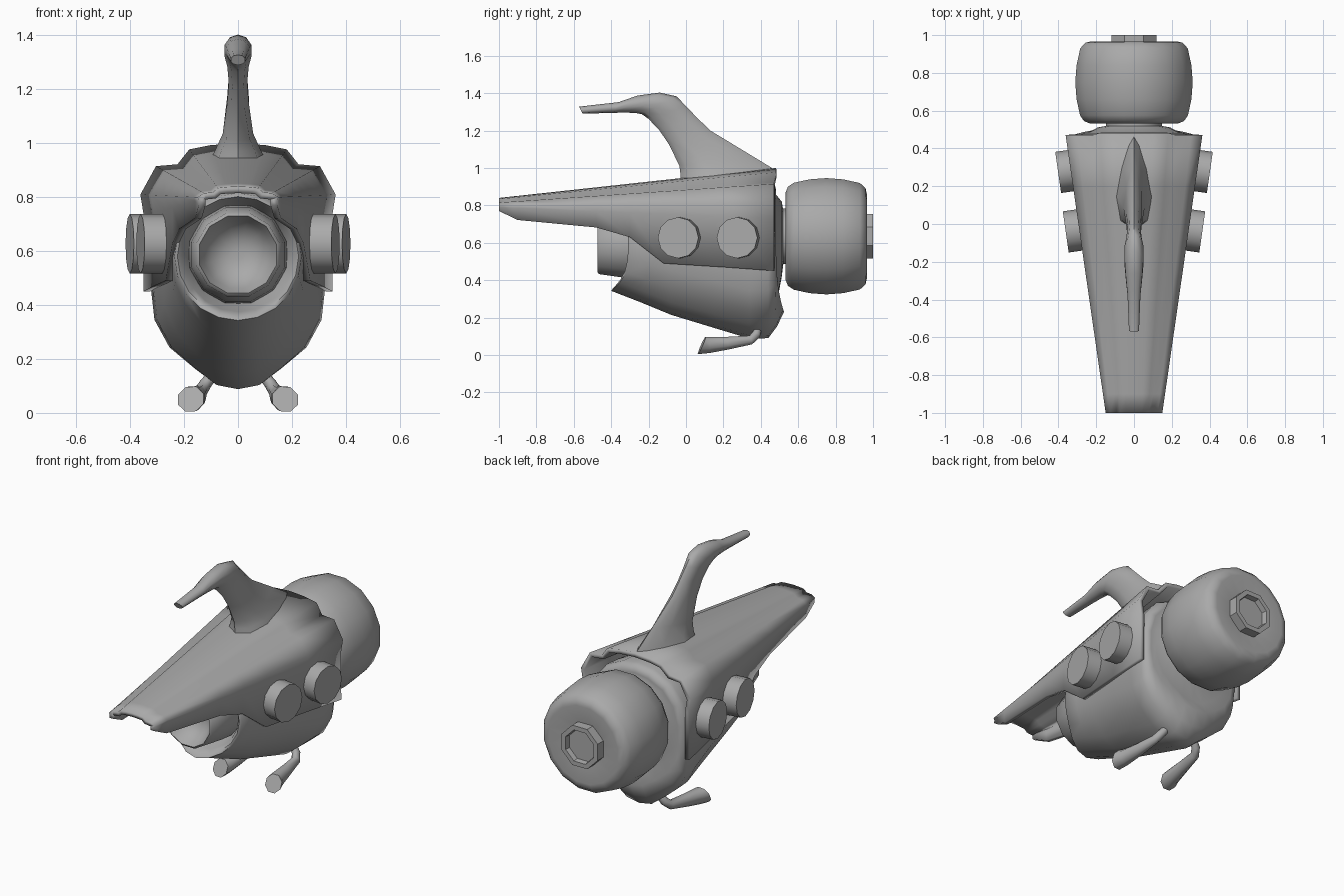
import bpy, bmesh, math
from mathutils import Vector

if "Cube" in bpy.data.objects:
    bpy.data.objects.remove(bpy.data.objects["Cube"])

grey = bpy.data.materials.new("dark_grey")
grey.diffuse_color = (.4, .4, .4, 1)
grey.use_nodes = True
grey.node_tree.nodes["Principled BSDF"].inputs["Base Color"].default_value = grey.diffuse_color


def finish(ob, angle):
    ob.data.materials.append(grey)
    bpy.ops.object.select_all(action='DESELECT')
    bpy.context.view_layer.objects.active = ob
    ob.select_set(True)
    bpy.ops.object.shade_smooth_by_angle(angle=math.radians(angle))


def loft(name, rings, closed=True, cap_a=False, cap_b=False, angle=35):
    bm = bmesh.new()
    vs = [[bm.verts.new(p) for p in r] for r in rings]
    n = len(rings[0])
    for a, b in zip(vs, vs[1:]):
        for i in range(n if closed else n - 1):
            j = (i + 1) % n
            bm.faces.new((a[i], a[j], b[j], b[i]))
    if cap_a:
        bm.faces.new(vs[0])
    if cap_b:
        bm.faces.new(vs[-1])
    bmesh.ops.recalc_face_normals(bm, faces=bm.faces)
    me = bpy.data.meshes.new(name)
    bm.to_mesh(me)
    bm.free()
    ob = bpy.data.objects.new(name, me)
    bpy.context.collection.objects.link(ob)
    finish(ob, angle)
    return ob


def lathe_y(name, prof, zc, sides, angle=35):
    """Turn (y, radius) pairs round an axis along y."""
    turn = [2 * math.pi * (i + .5) / sides for i in range(sides)]
    return loft(name, [[(r * math.cos(t), y, zc + r * math.sin(t)) for t in turn]
                       for y, r in prof], True, True, True, angle)


def lerp(a, b, t):
    return a + (b - a) * t


# Upper shell: ridged half section, tapering forward
fx = [0, .28, .5, .62, .84, 1, .965]
z_back = [1.0, .993, .977, .922, .915, .81, .73]
z_front = [.84, .838, .834, .818, .815, .80, .79]
rings = []
for y, low in [(-1, .77), (-.9, .722), (-.48, .682), (-.3, .63), (-.12, .49), (.2, .47), (.47, .45)]:
    t = (y + 1) / 1.47
    w = lerp(.15, .362, t)
    half = [(w * f, y, lerp(a, b, t)) for f, a, b in zip(fx, z_front, z_back)]
    half.append((w * .97, y, low))
    if y == .47:
        half = [(x, .482 if x < .2 else y, z) for x, y, z in half]
    rings.append([(-x, y, z) for x, y, z in half[:0:-1]] + half)
shell = loft("upper_shell", rings, closed=False, angle=75)
sol = shell.modifiers.new("thickness", 'SOLIDIFY')
sol.thickness = .025
sol.offset = -1

# Lower hull: round mouth with a chin lip, blending to a keeled section
keel = [(0, -1), (.25, -.97), (.5, -.85), (.78, -.7), (.95, -.5), (1, -.22),
        (1, .1), (.9, .5), (.65, .8), (.3, .96), (0, 1)]


def hull_ring(y, lip, w, zc, down, up, blend):
    half = []
    for i, (kx, kz) in enumerate(keel):
        a = math.pi * i / 10
        x, z = lerp(math.sin(a), kx, blend), lerp(-math.cos(a), kz, blend)
        half.append((w * x, y - lip * max(0, -z) ** 3, zc + z * (down if z < 0 else up)))
    return half + [(-x, y, z) for x, y, z in half[-2:0:-1]]


hull = [(-.2, 0, .17, .59, .17, .17, 0), (-.29, .04, .205, .585, .21, .21, 0),
        (-.31, .08, .225, .58, .222, .222, 0), (-.3, .1, .236, .58, .237, .235, 0),
        (-.2, .05, .245, .59, .305, .245, .2), (-.08, 0, .255, .6, .385, .26, .4),
        (.15, 0, .288, .6, .455, .3, .7), (.34, 0, .315, .6, .512, .32, 1),
        (.44, 0, .326, .6, .51, .325, 1), (.475, -.01, .31, .6, .45, .31, 1),
        (.482, -.042, .285, .6, .37, .28, .8), (.48, -.01, .25, .61, .31, .25, .5),
        (.512, 0, .19, .62, .2, .2, 0), (.525, 0, .11, .635, .11, .11, 0)]
loft("lower_hull", [hull_ring(*s) for s in hull], True, True, True, 60)

# Front intake tube with a dished inside
lathe_y("intake_tube", [(-.2, .19), (-.33, .18), (-.465, .16), (-.474, .148),
                        (-.43, .128), (-.39, .1), (-.365, .055), (-.36, .02)], .587, 12, 60)

# Rear engine drum with dished back, neck and exhaust ring
lathe_y("engine_neck", [(.49, .15), (.56, .15)], .635, 16)
lathe_y("engine_drum", [(.555, .15), (.533, .24), (.545, .27), (.575, .291), (.66, .31),
                        (.75, .317), (.84, .31), (.93, .29), (.96, .262), (.967, .23),
                        (.945, .12)], .635, 16, 50)
lathe_y("exhaust_ring", [(.93, .128), (1, .128), (1, .1), (.97, .095)], .635, 8)

# Hooked fin: rear point, front point and half width of each section
fin = [((.48, .97), (-.03, .93), .11), ((.46, 1.0), (-.03, .97), .09),
       ((.32, 1.085), (-.035, 1.01), .062), ((.13, 1.2), (-.09, 1.125), .042),
       ((.06, 1.268), (-.145, 1.205), .036), ((0, 1.33), (-.2, 1.262), .042),
       ((-.05, 1.383), (-.235, 1.287), .052), ((-.14, 1.403), (-.27, 1.294), .052),
       ((-.26, 1.387), (-.32, 1.296), .045), ((-.36, 1.352), (-.385, 1.295), .036),
       ((-.572, 1.328), (-.553, 1.29), .028)]
rings = []
for n, ((ya, za), (yb, zb), w) in enumerate(fin):
    ring = []
    for i in range(10):
        a = 2 * math.pi * i / 10
        c = (1 + math.cos(a)) / 2
        taper = 1.25 - .85 * c if n < 3 else 1   # base is thinner to the rear
        ring.append((w * taper * math.sin(a), lerp(yb, ya, c), lerp(zb, za, c)))
    rings.append(ring)
loft("hooked_fin", rings, True, True, True, 60)

# Foot pegs and side discs, mirrored
peg = [(.06, .385, .18, .022), (.095, .385, .14, .022), (.12, .375, .108, .024),
       (.138, .345, .08, .026), (.152, .22, .063, .037), (.165, .12, .054, .047),
       (.175, .084, .051, .054)]
for s, side in ((1, "right"), (-1, "left")):
    rings = []
    for i, (x, y, z, r) in enumerate(peg):
        a, b = Vector(peg[max(i - 1, 0)][:3]), Vector(peg[min(i + 1, len(peg) - 1)][:3])
        d = (b - a).normalized()
        if i == len(peg) - 1:
            d = Vector((.1, -.9, .4)).normalized()
        u = d.cross(Vector((1, 0, 0))).normalized()
        v = d.cross(u)
        ring = []
        for k in range(8):
            t = 2 * math.pi * (k + .5) / 8
            p = Vector((x, y, z)) + u * (r * math.cos(t)) + v * (r * .95 * math.sin(t))
            ring.append((s * p.x, p.y, p.z))
        rings.append(ring)
    loft("foot_peg_" + side, rings, True, True, True, 60)

    for n, (x, y) in enumerate([(.352, .28), (.312, -.035)]):
        axis = Vector((s * .99, -.142, 0))
        bpy.ops.mesh.primitive_cylinder_add(
            vertices=12, radius=.11, depth=.1, location=(s * x, y, .627),
            rotation=axis.to_track_quat('Z', 'Y').to_euler())
        bpy.context.object.name = f"side_disc_{side}_{n + 1}"
        finish(bpy.context.object, 35)
